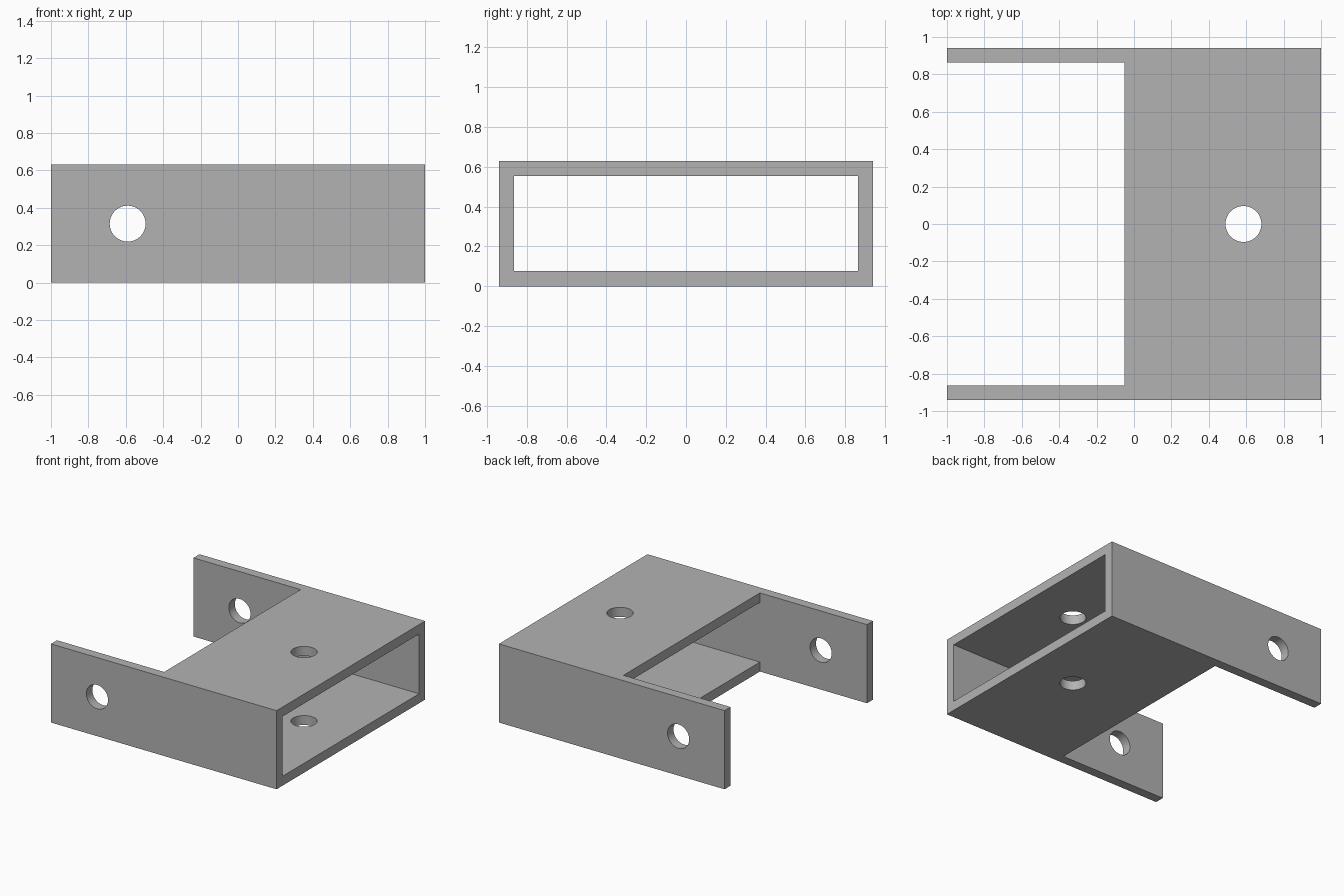
import bpy
import math

# Overall sizes
HALF_X, HALF_Y, HEIGHT = 1.0, 0.94, 0.63
WALL = 0.076
PLATE_EDGE = -0.05      # where the top and bottom plates end
HOLE_RADIUS = 0.096

default_cube = bpy.data.objects.get("Cube")
if default_cube:
    bpy.data.objects.remove(default_cube, do_unlink=True)

grey = bpy.data.materials.new("plain grey")
grey.use_nodes = True
colour = (0.45, 0.45, 0.45, 1)
grey.diffuse_color = colour
grey.node_tree.nodes["Principled BSDF"].inputs["Base Color"].default_value = colour


def box(name, low, high):
    """Box between two corners."""
    centre = [(a + b) / 2 for a, b in zip(low, high)]
    bpy.ops.mesh.primitive_cube_add(size=1, location=centre)
    obj = bpy.context.object
    obj.name = name
    obj.scale = [b - a for a, b in zip(low, high)]
    bpy.ops.object.transform_apply(location=True, rotation=True, scale=True)
    return obj


def drill(name, location, rotation, depth):
    """Round cutter for a through hole."""
    bpy.ops.mesh.primitive_cylinder_add(vertices=48, radius=HOLE_RADIUS, depth=depth,
                                        location=location, rotation=rotation)
    obj = bpy.context.object
    obj.name = name
    return obj


# Solid block for the bracket
bracket = box("bracket", (-HALF_X, -HALF_Y, 0), (HALF_X, HALF_Y, HEIGHT))
bracket.data.materials.append(grey)

inner_y = HALF_Y - WALL
cutters = [
    # Rectangular tunnel along the length
    box("tunnel_cutter", (-2, -inner_y, WALL), (2, inner_y, HEIGHT - WALL)),
    # Open space between the two side arms
    box("notch_cutter", (-2, -inner_y, -1), (PLATE_EDGE, inner_y, 2)),
    # Holes through both arms and both plates
    drill("arm_hole_cutter", (-0.59, 0, HEIGHT / 2), (math.pi / 2, 0, 0), 3),
    drill("plate_hole_cutter", (0.585, 0, HEIGHT / 2), (0, 0, 0), 2),
]

# Cut the block, then drop the cutters
for cutter in cutters:
    cutter.hide_render = True
    cut = bracket.modifiers.new(cutter.name, 'BOOLEAN')
    cut.operation = 'DIFFERENCE'
    cut.solver = 'EXACT'
    cut.object = cutter

bpy.ops.object.select_all(action='DESELECT')
bracket.select_set(True)
bpy.context.view_layer.objects.active = bracket
for cutter in cutters:
    bpy.ops.object.modifier_apply(modifier=cutter.name)
    bpy.data.objects.remove(cutter, do_unlink=True)

# One colour all over, smooth hole walls with crisp edges
bracket.data.materials.clear()
bracket.data.materials.append(grey)
for face in bracket.data.polygons:
    face.material_index = 0
bpy.ops.object.shade_smooth_by_angle(angle=math.radians(30))
